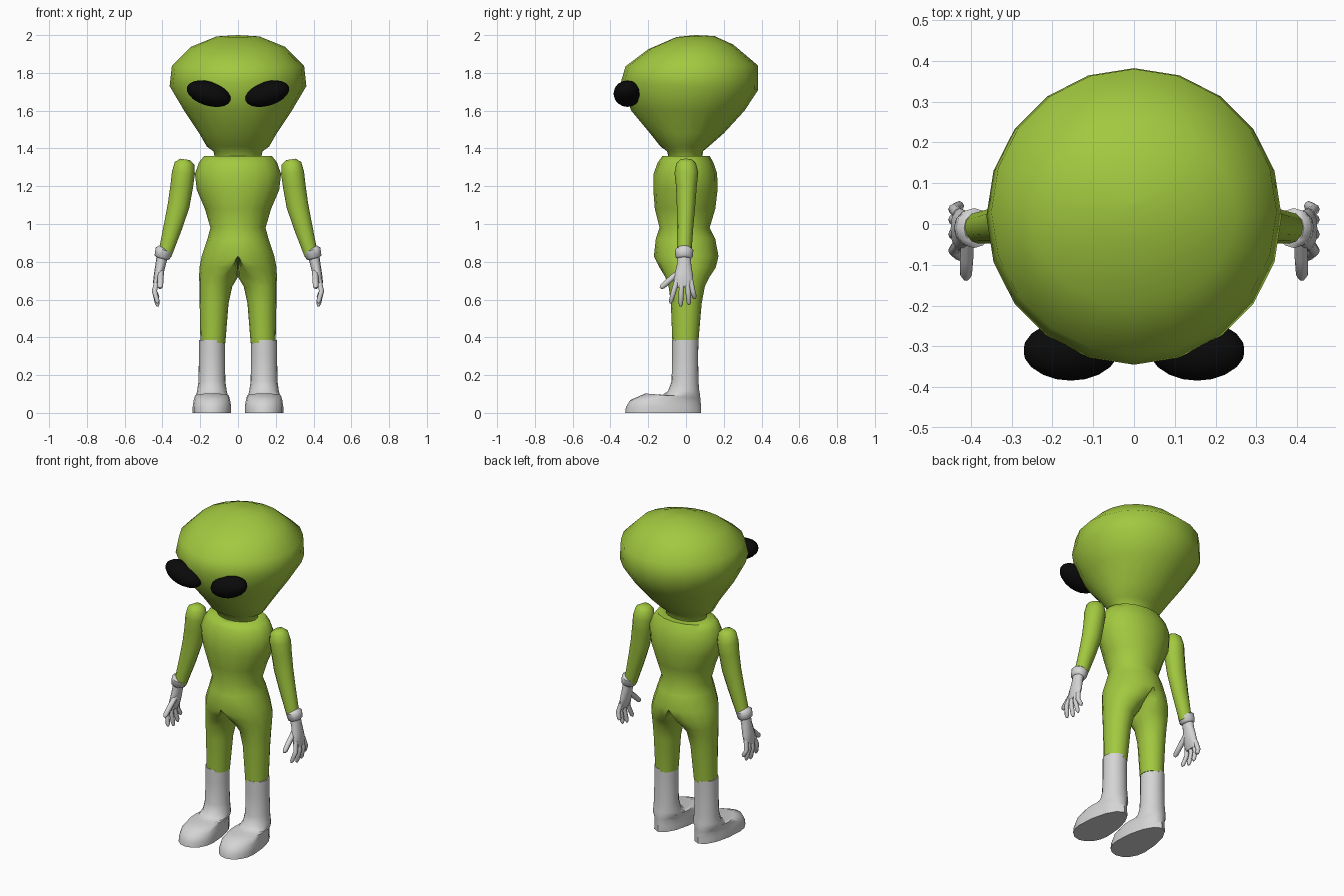
import bpy
import bmesh
from math import cos, sin, pi, radians
from mathutils import Vector

cube = bpy.data.objects.get("Cube")
if cube:
    bpy.data.objects.remove(cube, do_unlink=True)


def material(name, colour, roughness=0.6):
    mat = bpy.data.materials.new(name)
    mat.use_nodes = True
    mat.diffuse_color = (*colour, 1)
    shader = mat.node_tree.nodes["Principled BSDF"]
    shader.inputs["Base Color"].default_value = (*colour, 1)
    shader.inputs["Roughness"].default_value = roughness
    return mat


skin_green = material("skin_green", (0.36, 0.58, 0.05))
suit_white = material("suit_white", (0.66, 0.66, 0.66))
eye_black = material("eye_black", (0.003, 0.003, 0.003))


def add_loft(bm, rings):
    """Skin a list of equal rings and cap both ends."""
    loops = [[bm.verts.new(p) for p in ring] for ring in rings]
    count = len(loops[0])
    for a, b in zip(loops, loops[1:]):
        for i in range(count):
            j = (i + 1) % count
            bm.faces.new((a[i], a[j], b[j], b[i]))
    bm.faces.new(loops[0])
    bm.faces.new(loops[-1])


def finish(name, bm, mat, mirror=False, angle=55):
    """Clean the mesh, link it, mirror it across x = 0 and smooth it."""
    bmesh.ops.recalc_face_normals(bm, faces=bm.faces)
    if mirror:
        inner = [f for f in bm.faces if all(v.co.x < 1e-4 for v in f.verts)]
        bmesh.ops.delete(bm, geom=inner, context="FACES")
    bmesh.ops.remove_doubles(bm, verts=bm.verts, dist=1e-5)
    mesh = bpy.data.meshes.new(name)
    bm.to_mesh(mesh)
    bm.free()
    obj = bpy.data.objects.new(name, mesh)
    bpy.context.collection.objects.link(obj)
    mesh.materials.append(mat)
    bpy.ops.object.select_all(action="DESELECT")
    obj.select_set(True)
    bpy.context.view_layer.objects.active = obj
    bpy.ops.object.shade_smooth_by_angle(angle=radians(angle))
    if mirror:
        obj.modifiers.new("Mirror", "MIRROR")
    return obj


def slice_ring(x0, xc, x1, yf, yc, yb, zf, zb, sides):
    """Level or tilted oval whose four quarters may differ in size."""
    ring = []
    for k in range(sides):
        c, s = cos(2 * pi * k / sides), sin(2 * pi * k / sides)
        x = xc + c * (x1 - xc if c > 0 else xc - x0)
        y = yc + s * (yb - yc if s > 0 else yc - yf)
        ring.append((x, y, zf + (zb - zf) * (y - yf) / (yb - yf)))
    return ring


def tube_rings(path, sides):
    """Rings across a path of (x, y, z, half width, half depth)."""
    points = [Vector(p[:3]) for p in path]
    rings = []
    for i, p in enumerate(path):
        along = points[min(i + 1, len(path) - 1)] - points[max(i - 1, 0)]
        along.normalize()
        depth = Vector((0, 1, 0))
        depth = (depth - along * depth.dot(along)).normalized()
        width = along.cross(depth)
        rings.append([points[i] + width * p[3] * cos(2 * pi * k / sides)
                      + depth * p[4] * sin(2 * pi * k / sides)
                      for k in range(sides)])
    return rings


# Head with neck: half width, front y, back y, front z, back z
head = [
    (0.001, 0.049, 0.051, 2.0, 2.0),
    (0.115, -0.05, 0.15, 1.99, 1.995),
    (0.25, -0.2, 0.25, 1.925, 1.95),
    (0.35, -0.32, 0.38, 1.835, 1.84),
    (0.362, -0.345, 0.382, 1.75, 1.71),
    (0.285, -0.29, 0.31, 1.6, 1.6),
    (0.205, -0.19, 0.2, 1.48, 1.48),
    (0.165, -0.135, 0.12, 1.41, 1.41),
    (0.13, -0.1, 0.09, 1.385, 1.385),
    (0.12, -0.09, 0.085, 1.34, 1.34),
]
bm = bmesh.new()
add_loft(bm, [slice_ring(-w, 0, w, f, (f + b) / 2, b, zf, zb, 20)
              for w, f, b, zf, zb in head])
finish("head", bm, skin_green)

# Eyes: tilted ovals sunk into the face
bm = bmesh.new()
bmesh.ops.create_uvsphere(bm, u_segments=16, v_segments=10, radius=1)
for v in bm.verts:
    x, y, z = v.co
    x, y, z = z * 0.12, y * 0.074, x * 0.064
    tilt = radians(17)
    v.co = (0.155 + x * cos(tilt) - z * sin(tilt), -0.31 + y,
            1.69 + x * sin(tilt) + z * cos(tilt))
finish("eyes", bm, eye_black, mirror=True)

# Torso and legs, left half: z, inner x, middle x, outer x, front y, back y
body = [
    (1.36, 0, 0, 0.18, -0.125, 0.125),
    (1.325, 0, 0, 0.207, -0.15, 0.145),
    (1.265, 0, 0, 0.228, -0.172, 0.165),
    (1.18, 0, 0, 0.218, -0.173, 0.167),
    (1.08, 0, 0, 0.175, -0.165, 0.155),
    (0.98, 0, 0, 0.146, -0.14, 0.125),
    (0.92, 0, 0, 0.162, -0.16, 0.155),
    (0.83, 0, 0, 0.192, -0.17, 0.172),
    (0.77, 0, 0.04, 0.204, -0.14, 0.158),
    (0.72, 0, 0.09, 0.206, -0.11, 0.125),
    (0.67, 0.03, 0.12, 0.204, -0.092, 0.1),
    (0.58, 0.05, 0.127, 0.203, -0.08, 0.083),
    (0.37, 0.067, 0.133, 0.199, -0.072, 0.065),
]
bm = bmesh.new()
add_loft(bm, [slice_ring(x0, xc, x1, f, (f + b) / 2, b, z, z, 16)
              for z, x0, xc, x1, f, b in body])
finish("torso_and_legs", bm, skin_green, mirror=True)

# Boots: half width, front y, widest y, back y, front z, back z
boot = [
    (0.068, -0.074, -0.004, 0.066, 0.385, 0.385),
    (0.069, -0.074, -0.004, 0.064, 0.3, 0.3),
    (0.071, -0.076, -0.004, 0.066, 0.17, 0.17),
    (0.078, -0.095, -0.01, 0.07, 0.115, 0.12),
    (0.084, -0.135, -0.03, 0.074, 0.088, 0.1),
    (0.09, -0.215, -0.1, 0.076, 0.103, 0.075),
    (0.097, -0.295, -0.18, 0.078, 0.068, 0.055),
    (0.102, -0.318, -0.19, 0.079, 0.03, 0.03),
    (0.102, -0.322, -0.19, 0.08, 0, 0),
]
bm = bmesh.new()
add_loft(bm, [slice_ring(0.138 - w, 0.138, 0.138 + w, f, c, b, zf, zb, 16)
              for w, f, c, b, zf, zb in boot])
finish("boots", bm, suit_white, mirror=True)

# Arms with rounded shoulders
arm = [
    (0.28, 0, 1.342, 0.025, 0.03),
    (0.283, 0, 1.322, 0.052, 0.052),
    (0.289, 0.002, 1.27, 0.061, 0.063),
    (0.298, 0.002, 1.2, 0.06, 0.055),
    (0.314, 0, 1.1, 0.058, 0.049),
    (0.343, -0.004, 0.99, 0.05, 0.043),
    (0.388, -0.01, 0.835, 0.036, 0.038),
]
bm = bmesh.new()
add_loft(bm, tube_rings(arm, 12))
finish("arms", bm, skin_green, mirror=True)

# Gloves: cuff, palm, four fingers and a thumb
cuff = [
    (0.388, -0.01, 0.868, 0.034, 0.038),
    (0.392, -0.01, 0.862, 0.046, 0.049),
    (0.401, -0.01, 0.825, 0.042, 0.046),
    (0.404, -0.01, 0.815, 0.028, 0.034),
]
palm = [
    (0.402, -0.01, 0.825, 0.03, 0.036),
    (0.41, -0.01, 0.785, 0.027, 0.038),
    (0.42, -0.012, 0.735, 0.025, 0.048),
    (0.43, -0.013, 0.69, 0.02, 0.052),
    (0.434, -0.013, 0.665, 0.012, 0.044),
]
bm = bmesh.new()
add_loft(bm, tube_rings(cuff, 12))
add_loft(bm, tube_rings(palm, 12))


def add_finger(base, knuckle, tip, radius):
    a, b, c = Vector(base), Vector(knuckle), Vector(tip)
    stops = ((a, 1), (b, 1), (b.lerp(c, 0.8), 0.9), (c, 0.4))
    add_loft(bm, tube_rings([(*p, radius * k, radius * k)
                             for p, k in stops], 8))


fingers = [(-0.048, -0.082, 0.58), (-0.022, -0.028, 0.563),
           (0.005, 0.016, 0.572), (0.025, 0.047, 0.605)]
for root, end, low in fingers:
    add_finger((0.43, root, 0.7), (0.442, (root + end) / 2, 0.645),
               (0.424, end, low), 0.0135)
add_finger((0.408, -0.025, 0.755), (0.41, -0.085, 0.705),
           (0.412, -0.135, 0.66), 0.016)
finish("gloves", bm, suit_white, mirror=True)
